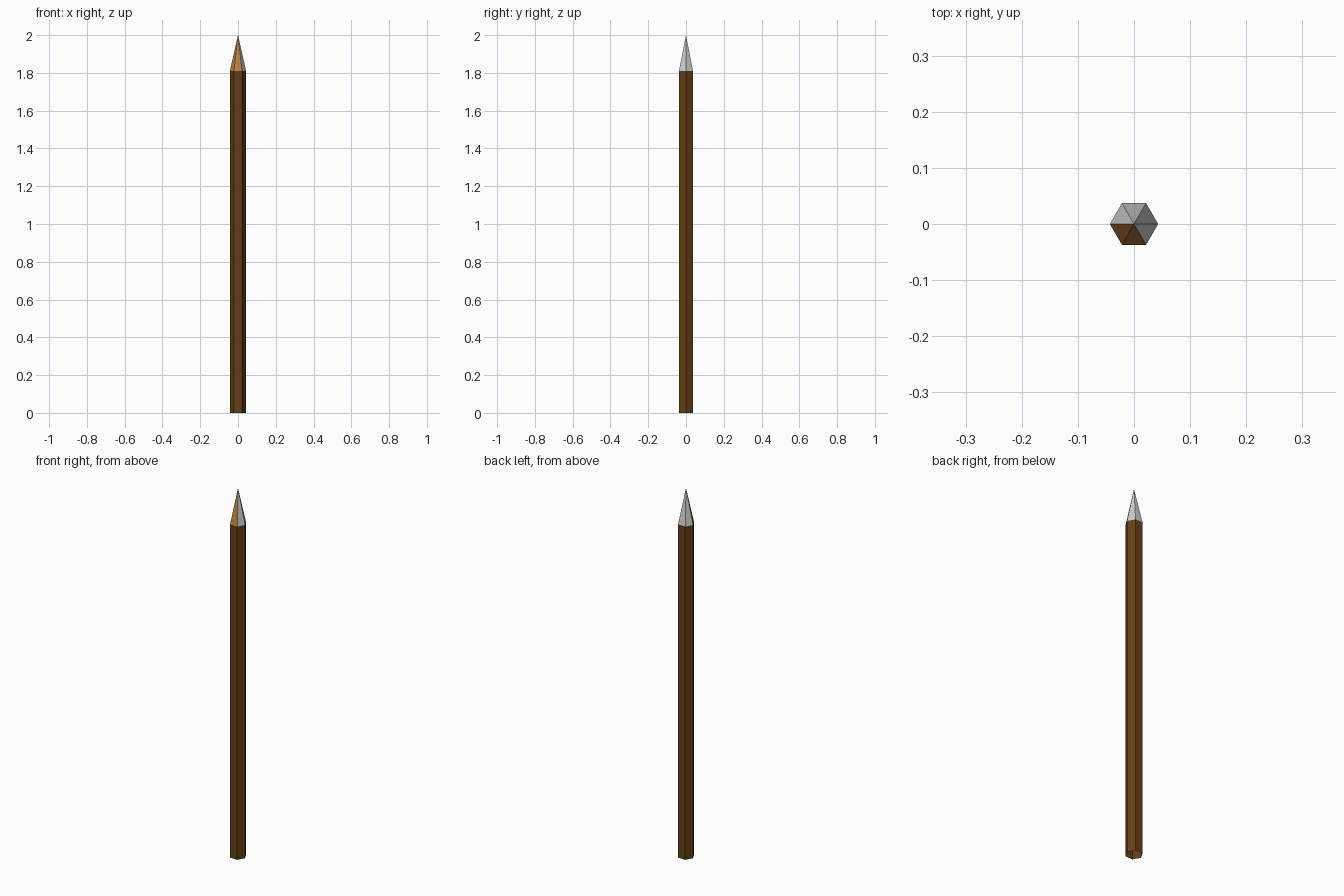
import bpy, bmesh
from math import cos, sin, pi

if "Cube" in bpy.data.objects:
    bpy.data.objects.remove(bpy.data.objects["Cube"])

R, SHOULDER, TOP = 0.043, 1.81, 2.0


def material(name, color):
    m = bpy.data.materials.new(name)
    m.diffuse_color = color
    m.use_nodes = True
    m.node_tree.nodes["Principled BSDF"].inputs["Base Color"].default_value = m.diffuse_color
    return m


def add_object(name, bm, mats):
    bmesh.ops.recalc_face_normals(bm, faces=bm.faces[:])
    me = bpy.data.meshes.new(name)
    bm.to_mesh(me)
    bm.free()
    for m in mats:
        me.materials.append(m)
    ob = bpy.data.objects.new(name, me)
    bpy.context.collection.objects.link(ob)
    return ob


def hexagon(bm, z):
    return [bm.verts.new((R * cos(i * pi / 3), R * sin(i * pi / 3), z)) for i in range(6)]


dark_wood = material("dark_wood", (0.13, 0.05, 0.008, 1))
cut_wood = material("cut_wood", (0.50, 0.22, 0.06, 1))
grey = material("grey", (0.8, 0.8, 0.8, 1))

# Six-sided shaft, open at the foot
bm = bmesh.new()
low, high = hexagon(bm, 0), hexagon(bm, SHOULDER)
for i in range(6):
    j = (i + 1) % 6
    bm.faces.new((low[i], low[j], high[j], high[i]))
add_object("shaft", bm, [dark_wood])

# Pointed tip: two front facets are light wood, the rest grey
bm = bmesh.new()
ring = hexagon(bm, SHOULDER)
apex = bm.verts.new((0, 0, TOP))
for i in range(6):
    f = bm.faces.new((ring[i], ring[(i + 1) % 6], apex))
    f.material_index = 1 if i in (3, 4) else 0
add_object("tip", bm, [grey, cut_wood])
